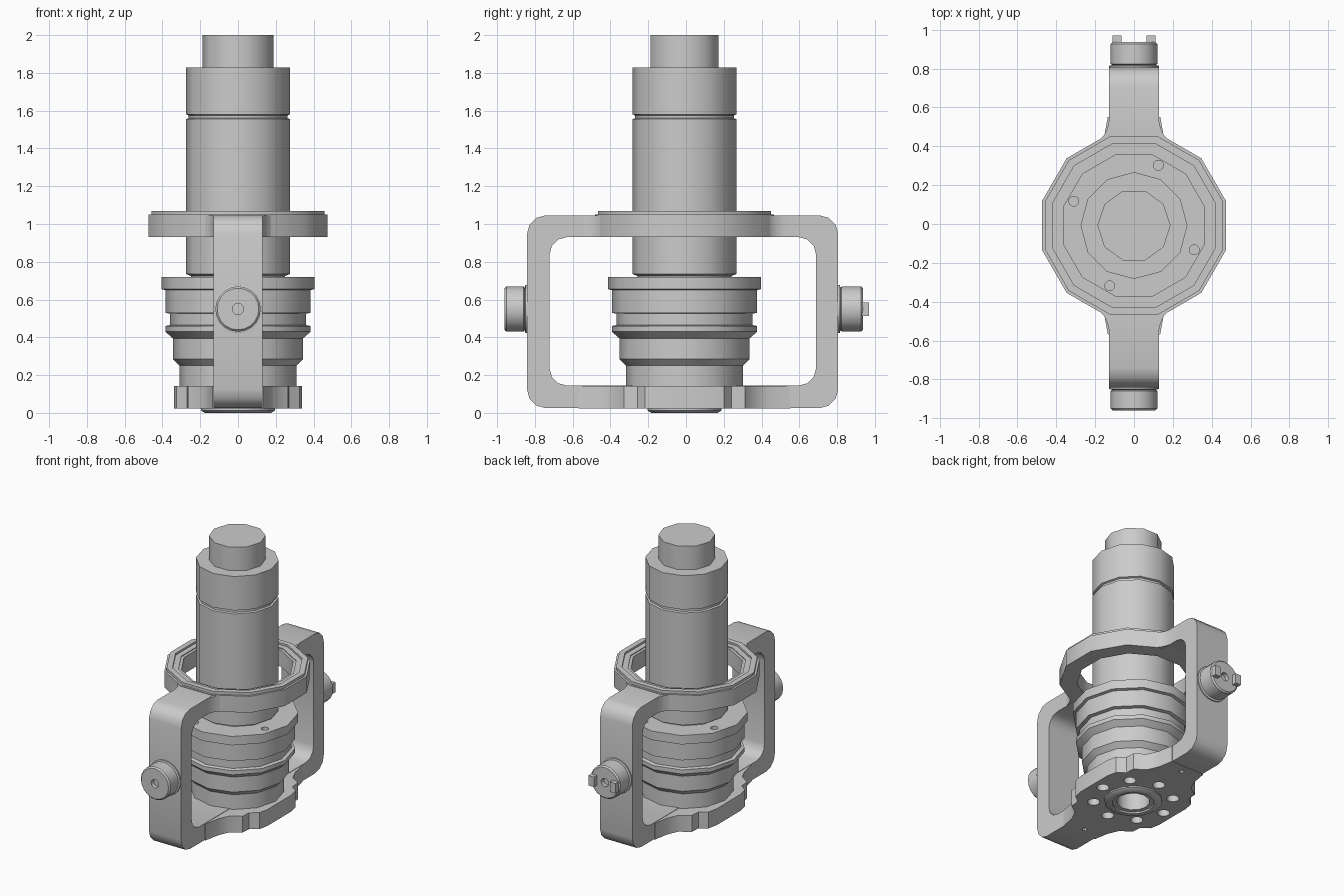
import bpy, bmesh
from math import sin, cos, pi, radians
from mathutils import Matrix, Vector

if "Cube" in bpy.data.objects:
    bpy.data.objects.remove(bpy.data.objects["Cube"])

CY = -0.008  # y of the main axis


def finish(name, bm, mat=None, angle=40):
    if mat:
        bm.transform(mat)
    bmesh.ops.recalc_face_normals(bm, faces=bm.faces)
    me = bpy.data.meshes.new(name)
    bm.to_mesh(me)
    bm.free()
    ob = bpy.data.objects.new(name, me)
    bpy.context.collection.objects.link(ob)
    smooth(ob, angle)
    return ob


def smooth(ob, angle=40):
    bpy.ops.object.select_all(action='DESELECT')
    ob.select_set(True)
    bpy.context.view_layer.objects.active = ob
    bpy.ops.object.shade_smooth_by_angle(angle=radians(angle))


def lathe(name, prof, n=12, phase=0, closed=False, mat=None):
    """Revolve (radius, z) points; ends are capped unless the profile is closed."""
    bm = bmesh.new()
    rings = [[bm.verts.new((r * cos(phase + 2 * pi * i / n), r * sin(phase + 2 * pi * i / n), z))
              for i in range(n)] for r, z in prof]
    pairs = list(zip(rings, rings[1:]))
    if closed:
        pairs.append((rings[-1], rings[0]))
    else:
        bm.faces.new(rings[0])
        bm.faces.new(rings[-1])
    for a, b in pairs:
        for i in range(n):
            j = (i + 1) % n
            bm.faces.new((a[i], a[j], b[j], b[i]))
    return finish(name, bm, mat or Matrix.Translation((0, CY, 0)))


def prism(name, pts, vec):
    """Extrude a closed polygon of 3D points along vec."""
    bm = bmesh.new()
    f = bm.faces.new([bm.verts.new(p) for p in pts])
    g = bmesh.ops.extrude_face_region(bm, geom=[f])
    bmesh.ops.translate(bm, vec=vec, verts=[v for v in g['geom'] if isinstance(v, bmesh.types.BMVert)])
    return finish(name, bm)


def box(name, lo, hi):
    return prism(name, [(lo[0], lo[1], lo[2]), (hi[0], lo[1], lo[2]), (hi[0], hi[1], lo[2]), (lo[0], hi[1], lo[2])],
                 (0, 0, hi[2] - lo[2]))


def boolean(ob, other, op='DIFFERENCE'):
    other.hide_render = True
    m = ob.modifiers.new(op, 'BOOLEAN')
    m.operation, m.object, m.solver = op, other, 'EXACT'
    bpy.context.view_layer.objects.active = ob
    bpy.ops.object.modifier_apply(modifier=m.name)
    bpy.data.objects.remove(other)


def rounded(y0, y1, z0, z1, r, x, seg=3):
    pts = []
    for k, (cy, cz) in enumerate([(y1 - r, z1 - r), (y0 + r, z1 - r), (y0 + r, z0 + r), (y1 - r, z0 + r)]):
        for i in range(seg + 1):
            a = pi / 2 * (k + i / seg)
            pts.append((x, cy + r * cos(a), cz + r * sin(a)))
    return pts


def hole(x, y, z0, z1, r, n=12):
    return lathe("hole_cutter", [(r, z0), (r, z1)], n, mat=Matrix.Translation((x, y, 0)))


# Central column: body, groove, collar and top stub
lathe("column", [(.25, .70), (.25, .725), (.275, .735), (.275, 1.555), (.262, 1.56), (.262, 1.575),
                 (.275, 1.58), (.275, 1.828)], 12)
lathe("column_top_stub", [(.188, 1.8), (.188, 2.0)], 10)

# Stepped lower housing with bottom bore and boss
housing = lathe("lower_housing", [
    (.11, .5), (.11, .012), (.14, .012), (.14, 0), (.175, 0), (.195, .012), (.195, .135), (.31, .135), (.31, .25),
    (.345, .285), (.345, .395), (.385, .43), (.385, .46), (.36, .465), (.36, .525), (.385, .53), (.385, .65),
    (.405, .655), (.405, .72)], 12)
for k in range(4):
    a = radians(68 + 90 * k)
    boolean(housing, hole(.335 * cos(a), CY + .335 * sin(a), .68, .8, .026, 10))
smooth(housing)

# Rectangular yoke strap
yoke = prism("yoke_frame", rounded(-.842, .806, .025, 1.046, .1, -.13), (.26, 0, 0))
boolean(yoke, prism("window_cutter", rounded(-.722, .688, .145, .93, .09, -.3), (.6, 0, 0)))

# Upper ring plate with fillets where it meets the strap
boolean(yoke, lathe("ring_plate", [(.49, .93), (.49, 1.05)], 12, pi / 12), 'UNION')
for s in (-1, 1):
    pts = [(-.22, .40), (-.155, .465), (-.137, .50), (-.12, .58), (.12, .58), (.137, .50), (.155, .465), (.22, .40)]
    boolean(yoke, prism("fillet", [(x, CY + s * y, .932) for x, y in pts], (0, 0, .113)), 'UNION')
boolean(yoke, lathe("ring_cutter", [(.375, .85), (.375, 1.2)], 12, pi / 12))

# Lobed bottom plate
quarter = [(.34, .14), (.325, .21), (.27, .25), (.265, .32), (.19, .37), (.155, .45), (.135, .56)]
side = [(x, -y) for x, y in reversed(quarter)] + quarter
outline = side + [(-x, -y) for x, y in side]
boolean(yoke, prism("bottom_plate", [(x, y + CY, .022) for x, y in outline], (0, 0, .12)), 'UNION')
boolean(yoke, hole(0, CY, -.1, .3, .17, 16))
for k in range(8):
    a = k * pi / 4
    boolean(yoke, hole(.263 * cos(a), CY + .263 * sin(a), -.1, .13, .042, 10))
for y in (-.51, .49):
    boolean(yoke, hole(0, y, -.1, .1, .018, 8))
smooth(yoke)

# Raised rim on the upper ring
lathe("ring_rim", [(.475, 1.04), (.475, 1.07), (.435, 1.07), (.435, 1.056), (.395, 1.056), (.395, 1.04)],
      12, pi / 12, closed=True)


# Pivot bosses on both sides of the yoke
def pivot(name, base, end, sign):
    mat = Matrix.Translation((0, 0, .55)) @ Matrix.Rotation(-sign * pi / 2, 4, 'X')
    return lathe(name, [(.128, base - .03), (.128, base + .008), (.112, base + .012), (.12, base + .018),
                        (.12, end - .01), (.11, end), (.03, end), (.03, end - .03)], 20, mat=mat)


pivot("front_pivot", .842, .96, -1)
pivot("back_pivot", .806, .937, 1)
for s in (-1, 1):
    xs = sorted((s * .065, s * .11))
    box("back_pivot_tab", (xs[0], .915, .512), (xs[1], .97, .585))
